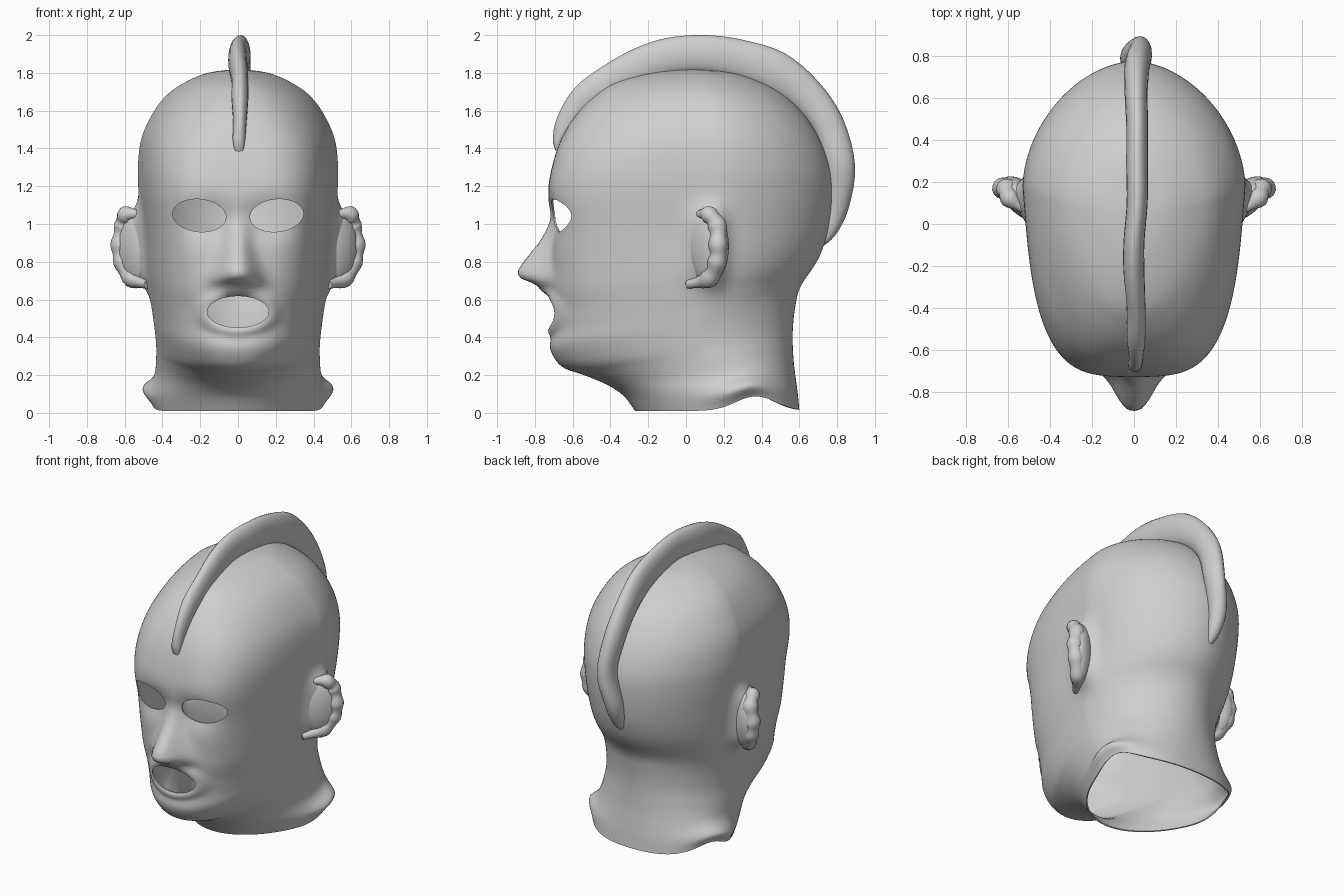
import bpy, bmesh
from math import sin, cos, pi, exp
from mathutils import Vector

if "Cube" in bpy.data.objects:
    bpy.data.objects.remove(bpy.data.objects["Cube"], do_unlink=True)

# One plain grey for every part
grey = bpy.data.materials.new("plain_grey")
grey.use_nodes = True
colour = (0.62, 0.62, 0.62, 1)
grey.diffuse_color = colour
shader = next(n for n in grey.node_tree.nodes if n.type == "BSDF_PRINCIPLED")
shader.inputs["Base Color"].default_value = colour


def resample(rows, steps):
    """Smooth spline through table rows, each row treated as one point."""
    result = []
    last = len(rows) - 1
    for i in range(last):
        a, b, c, d = (rows[max(0, min(last, k))] for k in (i - 1, i, i + 1, i + 2))
        for s in range(steps):
            t = s / steps
            result.append([q + 0.5 * t * (r - p + t * (2 * p - 5 * q + 4 * r - u
                           + t * (3 * (q - r) + u - p)))
                           for p, q, r, u in zip(a, b, c, d)])
    result.append(list(rows[last]))
    return result


def loft(name, rings, cap_start, cap_end):
    """Skin a list of closed rings and return the new object."""
    bm = bmesh.new()
    loops = [[bm.verts.new(p) for p in ring] for ring in rings]
    for low, high in zip(loops, loops[1:]):
        for i in range(len(low)):
            j = (i + 1) % len(low)
            bm.faces.new((low[i], low[j], high[j], high[i]))
    if cap_start:
        bm.faces.new(loops[0][::-1])
    if cap_end:
        bm.faces.new(loops[-1])
    bmesh.ops.recalc_face_normals(bm, faces=bm.faces[:])
    mesh = bpy.data.meshes.new(name)
    bm.to_mesh(mesh)
    bm.free()
    mesh.materials.append(grey)
    obj = bpy.data.objects.new(name, mesh)
    bpy.context.collection.objects.link(obj)
    return obj


def select_only(obj):
    bpy.ops.object.select_all(action="DESELECT")
    obj.select_set(True)
    bpy.context.view_layer.objects.active = obj


def smooth(obj, angle=1.0):
    select_only(obj)
    bpy.ops.object.shade_smooth_by_angle(angle=angle)


def bump(value, centre, width):
    return exp(-((value - centre) / width) ** 2)


# Head sections, tilted along the jaw:
# front height, back height, front y, back y, half width, front squareness
HEAD = [
    (0.01, 0.01, -0.27, 0.60, 0.45, 2.0), (0.09, 0.11, -0.33, 0.59, 0.455, 2.0),
    (0.15, 0.25, -0.42, 0.572, 0.438, 2.0), (0.20, 0.36, -0.54, 0.565, 0.433, 2.0),
    (0.235, 0.43, -0.64, 0.565, 0.433, 2.05), (0.28, 0.50, -0.69, 0.57, 0.438, 2.15),
    (0.35, 0.57, -0.72, 0.58, 0.447, 2.3), (0.44, 0.64, -0.705, 0.595, 0.458, 2.5),
    (0.54, 0.70, -0.70, 0.625, 0.472, 2.7), (0.65, 0.78, -0.71, 0.68, 0.487, 2.95),
    (0.78, 0.86, -0.71, 0.72, 0.497, 3.2), (0.95, 0.98, -0.71, 0.755, 0.507, 3.5),
    (1.15, 1.15, -0.73, 0.775, 0.525, 3.6), (1.30, 1.30, -0.71, 0.765, 0.53, 3.5),
    (1.45, 1.45, -0.66, 0.71, 0.512, 3.1), (1.58, 1.58, -0.58, 0.625, 0.455, 2.7),
    (1.68, 1.68, -0.48, 0.52, 0.38, 2.4), (1.75, 1.75, -0.37, 0.40, 0.28, 2.2),
    (1.80, 1.80, -0.18, 0.25, 0.16, 2.0), (1.82, 1.82, 0.02, 0.04, 0.01, 2.0)]

# Nose ridge: height, projection, half width
NOSE = resample([(0.62, 0.0, 0.11), (0.67, 0.07, 0.12), (0.73, 0.18, 0.11),
                 (0.82, 0.135, 0.085), (0.92, 0.06, 0.065), (1.04, 0.0, 0.06)], 12)


def sculpt(x, y, z):
    """Push out the nose, lips and ear roots, press in the eye sockets, shape the neck edge."""
    if y < -0.3:
        if NOSE[0][0] < z < NOSE[-1][0]:
            _, out, wide = min(NOSE, key=lambda row: abs(row[0] - z))
            y -= out * exp(-abs(x / wide) ** 2.5)
        y += 0.045 * bump(abs(x), 0.17, 0.12) * bump(z, 1.02, 0.09)
        lip = (x / 0.18) ** 2 + ((z - 0.535) / 0.10) ** 2
        y -= 0.025 * bump(lip, 1.0, 0.6)
    else:
        ear_width = 0.11 if y < 0.14 else 0.07
        x *= 1 + 0.19 * bump(y, 0.14, ear_width) * exp(-((z - 0.88) / 0.2) ** 4)
        x *= 1 + 0.12 * bump(y, 0.32, 0.2) * bump(z, 0.09, 0.06)
    z += 0.08 * bump(y, 0.37, 0.15) * max(0, 1 - z / 0.3)
    return x, y, z


# Head shell, with points gathered towards the face
COUNT = 184
rings = []
for z_front, z_back, front, back, half, square in resample(HEAD, 6):
    mid = front + 0.6 * (back - front)
    back_square = 1.82 + 0.5 * max(0, 1 - z_back / 0.7)
    ring = []
    for i in range(COUNT):
        t = 2 * pi * i / COUNT
        t -= 0.3 * sin(t)
        dx, dy = sin(t), -cos(t)
        depth, power = (mid - front, square) if dy < 0 else (back - mid, back_square)
        r = (abs(dx / half) ** power + abs(dy / depth) ** power) ** (-1 / power)
        taper = 1 - 0.13 * max(0, -r * dy / depth)
        y = mid + r * dy
        z = z_front + (z_back - z_front) * (y - front) / (back - front)
        ring.append(sculpt(r * dx * taper, y, z))
    rings.append(ring)
head = loft("head_shell", rings, False, True)
shell = head.modifiers.new("thickness", "SOLIDIFY")
shell.thickness = 0.008
shell.offset = -1


# Eye and mouth openings
def cut_opening(x, z, wide, high, tilt):
    bpy.ops.mesh.primitive_cylinder_add(vertices=48, radius=1, depth=0.7,
                                        location=(x, -0.8, z), rotation=(pi / 2, tilt, 0))
    cutter = bpy.context.object
    cutter.scale = (wide, high, 1)
    cutter.hide_render = True
    mod = head.modifiers.new("opening", "BOOLEAN")
    mod.operation = "DIFFERENCE"
    mod.solver = "EXACT"
    mod.object = cutter
    return cutter


cutters = [cut_opening(side * 0.205, 1.045, 0.142, 0.086, -side * 0.1) for side in (-1, 1)]
cutters.append(cut_opening(0, 0.535, 0.163, 0.083, 0))
select_only(head)
for name in [m.name for m in head.modifiers]:
    bpy.ops.object.modifier_apply(modifier=name)
for cutter in cutters:
    bpy.data.objects.remove(cutter, do_unlink=True)
smooth(head)

# Crest: x, outer y, outer z, depth, half width
CREST = [
    (0.005, -0.69, 1.385, 0.03, 0.025), (0.005, -0.705, 1.45, 0.07, 0.033),
    (0.01, -0.68, 1.57, 0.13, 0.036), (0.01, -0.59, 1.72, 0.16, 0.045),
    (0.01, -0.44, 1.835, 0.18, 0.045), (0.0, -0.27, 1.93, 0.20, 0.05),
    (0.0, -0.10, 1.985, 0.20, 0.05), (0.015, 0.10, 2.0, 0.20, 0.05),
    (0.015, 0.30, 1.975, 0.21, 0.052), (0.015, 0.52, 1.905, 0.22, 0.052),
    (0.01, 0.70, 1.755, 0.19, 0.055), (0.015, 0.83, 1.56, 0.17, 0.06),
    (0.03, 0.895, 1.31, 0.16, 0.055), (-0.01, 0.86, 1.08, 0.13, 0.055),
    (-0.015, 0.79, 0.94, 0.09, 0.04), (-0.01, 0.715, 0.875, 0.03, 0.02)]
path = resample(CREST, 4)
rings = []
for i, (x, y, z, depth, half) in enumerate(path):
    before, after = path[max(0, i - 1)], path[min(len(path) - 1, i + 1)]
    along = Vector((0, after[1] - before[1], after[2] - before[2])).normalized()
    outward = Vector((0, -along.z, along.y))
    centre = Vector((x, y, z)) - outward * depth / 2
    rings.append([centre + outward * cos(a) * depth / 2 + Vector((sin(a) * half, 0, 0))
                  for a in (2 * pi * k / 20 for k in range(20))])
smooth(loft("crest", rings, True, True))

# Ears: a wedge-like lobe with a knobbly rim around its back
RIM = resample([(0.52, 0.07, 1.05, 0.02), (0.59, 0.12, 1.05, 0.042),
                (0.605, 0.165, 0.99, 0.047), (0.625, 0.17, 0.89, 0.047),
                (0.61, 0.165, 0.80, 0.047), (0.56, 0.12, 0.71, 0.045),
                (0.48, 0.01, 0.68, 0.02)], 6)
for side, label in ((-1, "right"), (1, "left")):
    bpy.ops.mesh.primitive_uv_sphere_add(segments=32, ring_count=20, radius=1,
                                         location=(side * 0.53, 0.12, 0.88),
                                         rotation=(0, 0, side * 0.75))
    lobe = bpy.context.object
    lobe.name = label + "_ear_lobe"
    lobe.scale = (0.135, 0.075, 0.20)
    lobe.data.materials.append(grey)
    smooth(lobe)
    rings = []
    for i, (x, y, z, radius) in enumerate(RIM):
        before, after = RIM[max(0, i - 1)], RIM[min(len(RIM) - 1, i + 1)]
        along = (Vector(after[:3]) - Vector(before[:3])).normalized()
        u = along.cross(Vector((1, 0.5, 0))).normalized()
        v = along.cross(u)
        radius *= 1 + 0.1 * cos(i * pi / 3)
        ring = [Vector((x, y, z)) + radius * (u * cos(a) + v * sin(a))
                for a in (2 * pi * k / 14 for k in range(14))]
        rings.append([(side * p.x, p.y, p.z) for p in ring])
    smooth(loft(label + "_ear_rim", rings, True, True))
